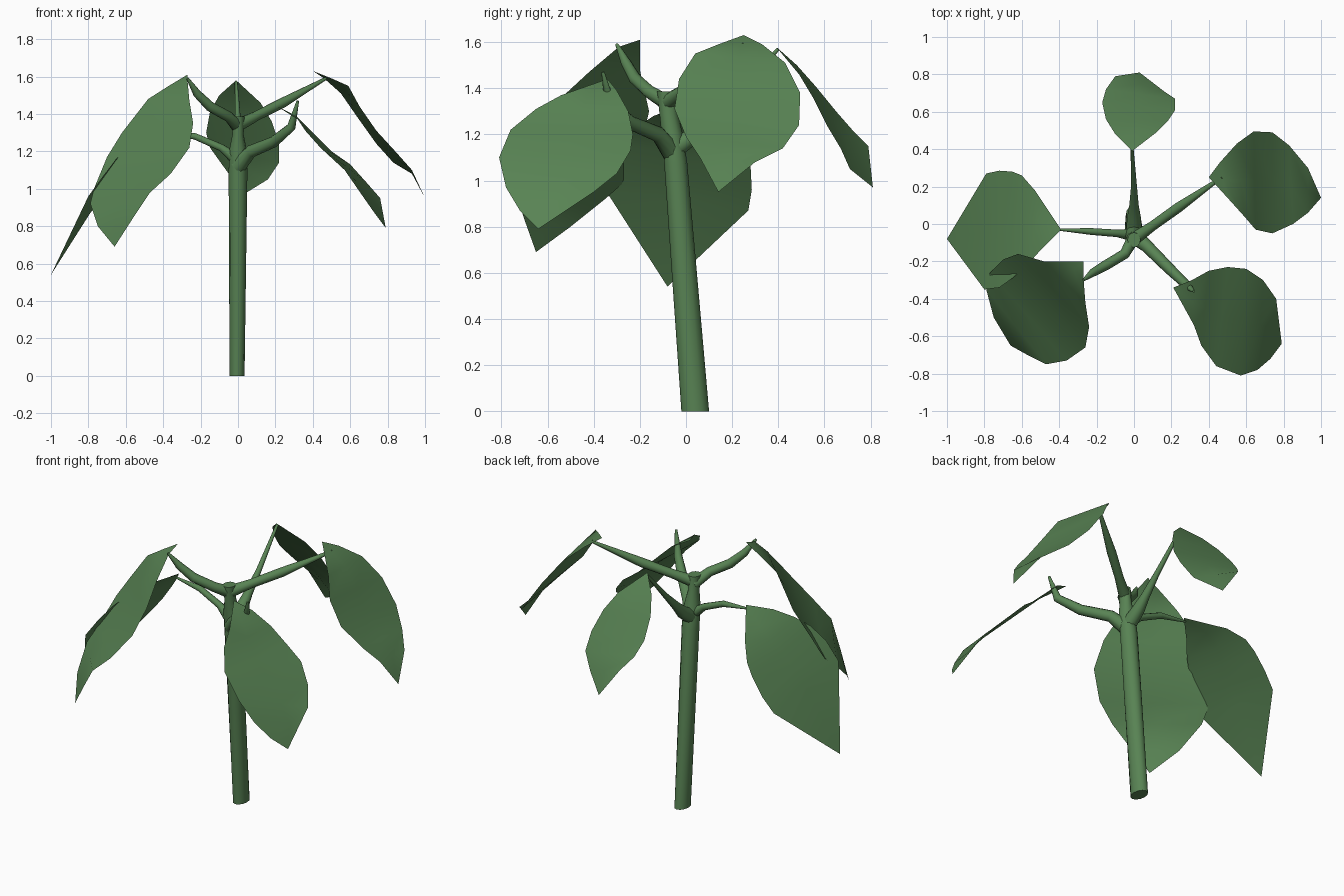
import bpy, bmesh, math
from mathutils import Vector

green = bpy.data.materials.new("leaf_green")
green.diffuse_color = (0.098, 0.227, 0.088, 1)


def finish(name, bm, angle):
    bmesh.ops.recalc_face_normals(bm, faces=bm.faces)
    mesh = bpy.data.meshes.new(name)
    bm.to_mesh(mesh)
    bm.free()
    mesh.materials.append(green)
    ob = bpy.data.objects.new(name, mesh)
    bpy.context.collection.objects.link(ob)
    bpy.ops.object.select_all(action='DESELECT')
    ob.select_set(True)
    bpy.context.view_layer.objects.active = ob
    bpy.ops.object.shade_smooth_by_angle(angle=math.radians(angle))


def tube(name, points, radii, sides=10, axes=None):
    """Tapered tube along a path; axes fixes the cross-section directions."""
    bm = bmesh.new()
    pts = [Vector(p) for p in points]
    rings = []
    for i, p in enumerate(pts):
        d = (pts[min(i + 1, len(pts) - 1)] - pts[max(i - 1, 0)]).normalized()
        if axes:
            u, v = Vector(axes[0]), Vector(axes[1])
        else:
            u = d.cross(Vector((0, 0, 1))).normalized()
            v = u.cross(d)
        rx, ry = radii[i] if isinstance(radii[i], tuple) else (radii[i],) * 2
        rings.append([bm.verts.new(p + u * rx * math.cos(a) + v * ry * math.sin(a))
                      for a in (2 * math.pi * k / sides for k in range(sides))])
    for a, b in zip(rings, rings[1:]):
        for k in range(sides):
            j = (k + 1) % sides
            bm.faces.new((a[k], a[j], b[j], b[k]))
    bm.faces.new(rings[0][::-1])
    bm.faces.new(rings[-1])
    finish(name, bm, 40)


def leaf(name, base, tip, left, right):
    """Thin blade spanned between its two edges, from base to tip."""
    bm = bmesh.new()
    b, t = bm.verts.new(base), bm.verts.new(tip)
    rows = []
    for l, r in zip(left, right):
        l, r = Vector(l), Vector(r)
        rows.append([bm.verts.new(l.lerp(r, f)) for f in (0, 0.5, 1)])
    for k in range(2):
        bm.faces.new((b, rows[0][k], rows[0][k + 1]))
        for p, q in zip(rows, rows[1:]):
            bm.faces.new((p[k], q[k], q[k + 1], p[k + 1]))
        bm.faces.new((rows[-1][k], t, rows[-1][k + 1]))
    finish(name, bm, 30)


# leaning trunk
tube("stem",
     [(-.005, .04, 0), (0, -.045, 1.08), (0, -.06, 1.2), (0, -.075, 1.29), (0, -.085, 1.385)],
     [(.04, .06), (.05, .05), (.048, .046), (.03, .04), (.035, .04)],
     12, ((1, 0, 0), (0, 1, 0)))

# leaf stalks
tube("left_stalk", [(0, -.06, 1.15), (-.09, -.05, 1.22), (-.23, -.04, 1.28), (-.4, -.03, 1.3)],
     [.035, .02, .018, .006])
tube("front_left_stalk",
     [(0, -.07, 1.33), (-.05, -.16, 1.385), (-.15, -.22, 1.44), (-.22, -.26, 1.51), (-.27, -.3, 1.59)],
     [.035, .028, .027, .022, .007])
tube("front_right_stalk",
     [(0, -.06, 1.12), (.07, -.12, 1.2), (.19, -.24, 1.25), (.285, -.33, 1.33), (.32, -.36, 1.47)],
     [.045, .034, .03, .024, .007])
tube("right_stalk", [(0, -.08, 1.34), (.1, -.01, 1.39), (.24, .09, 1.46), (.47, .25, 1.59)],
     [.035, .026, .027, .008])
tube("back_stalk", [(0, -.06, 1.13), (0, .04, 1.2), (0, .1, 1.26), (0, .2, 1.36), (-.01, .4, 1.57)],
     [.045, .036, .025, .016, .008])

# leaves
leaf("left_leaf", (-.39, -.03, 1.32), (-1, -.08, .54),
     [(-.53, .18, 1.21), (-.6, .26, 1.13), (-.65, .28, 1.06), (-.72, .285, .96), (-.79, .27, .87)],
     [(-.5, -.14, 1.28), (-.58, -.23, 1.22), (-.65, -.29, 1.16), (-.72, -.34, 1.07), (-.8, -.35, .96)])
leaf("front_left_leaf", (-.27, -.2, 1.61), (-.66, -.65, .69),
     [(-.37, -.2, 1.55), (-.48, -.2, 1.48), (-.62, -.16, 1.3), (-.7, -.19, 1.17),
      (-.77, -.26, 1.0), (-.79, -.35, .92), (-.75, -.5, .8)],
     [(-.27, -.29, 1.58), (-.26, -.42, 1.47), (-.24, -.55, 1.35), (-.26, -.66, 1.22),
      (-.36, -.73, 1.08), (-.47, -.75, .98), (-.57, -.7, .83)])
leaf("front_right_leaf", (.21, -.34, 1.44), (.79, -.64, .79),
     [(.32, -.54, 1.37), (.36, -.65, 1.31), (.44, -.76, 1.22), (.57, -.81, 1.1),
      (.66, -.78, .97), (.73, -.72, .87)],
     [(.31, -.3, 1.39), (.4, -.25, 1.3), (.5, -.23, 1.2), (.6, -.24, 1.13),
      (.69, -.3, 1.03), (.76, -.4, .95)])
leaf("right_leaf", (.4, .25, 1.63), (1, .14, .95),
     [(.46, .33, 1.59), (.55, .43, 1.51), (.64, .495, 1.38), (.74, .49, 1.24),
      (.83, .42, 1.14), (.93, .3, 1.08)],
     [(.5, .14, 1.59), (.59, .04, 1.55), (.65, -.03, 1.44), (.74, -.05, 1.31),
      (.85, 0, 1.19), (.93, .06, 1.1)])
leaf("back_leaf", (-.01, .39, 1.58), (.03, .81, .97),
     [(-.1, .48, 1.5), (-.15, .56, 1.41), (-.17, .65, 1.3), (-.15, .72, 1.22), (-.1, .79, 1.15)],
     [(.12, .49, 1.46), (.18, .55, 1.36), (.22, .61, 1.24), (.22, .67, 1.14), (.16, .71, 1.05)])
